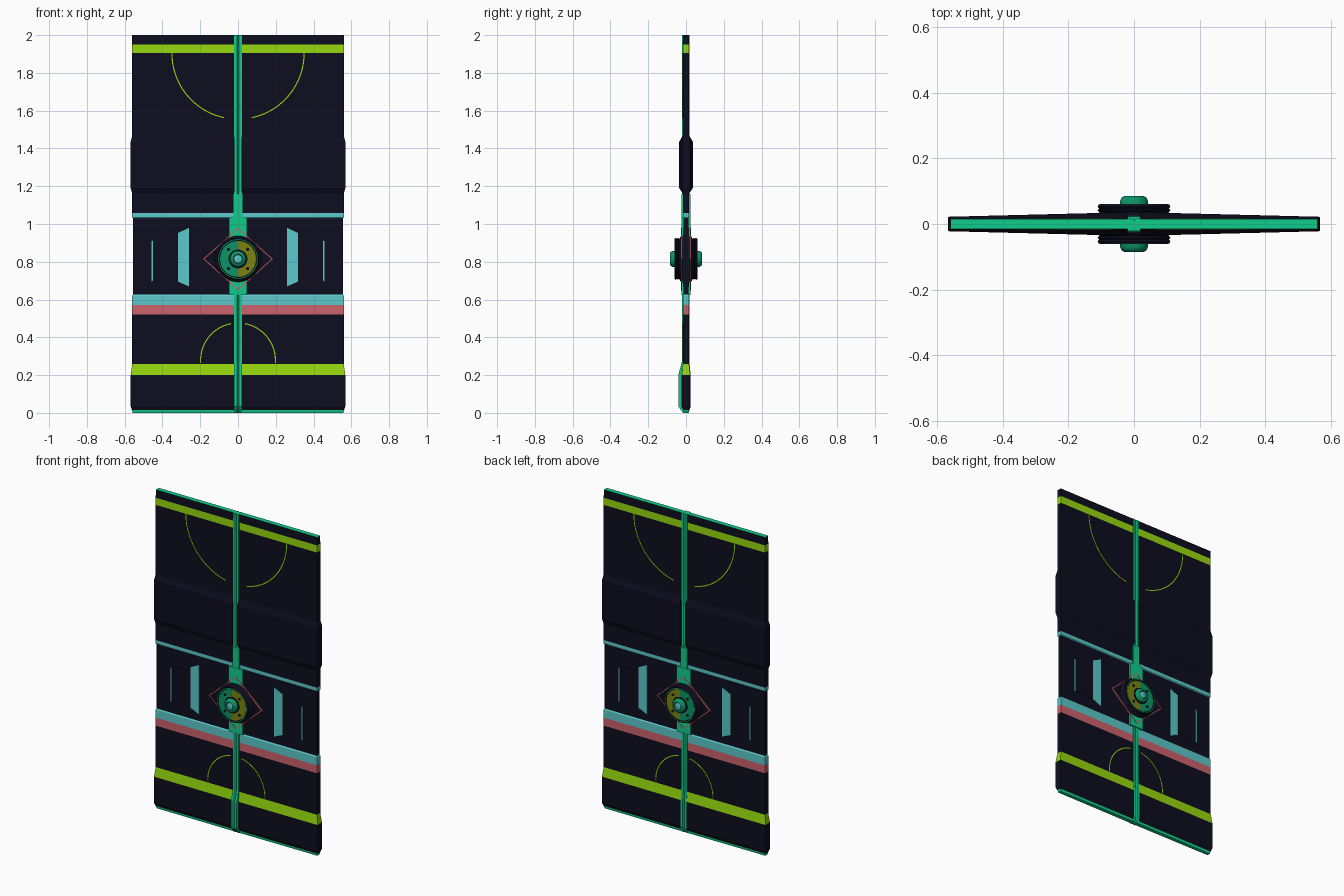
import bpy, bmesh, math

if "Cube" in bpy.data.objects:
    bpy.data.objects.remove(bpy.data.objects["Cube"])

def lin(h):
    out = []
    for i in (0, 2, 4):
        c = int(h[i:i + 2], 16) / 255
        out.append(c / 12.92 if c < 0.04045 else ((c + 0.055) / 1.055) ** 2.4)
    return (*out, 1)

COLOURS = {"navy": "0d0d1f", "green": "10cc8a", "dark_green": "0c9466", "lime": "96d80e",
           "olive": "7c8410", "teal": "5cc8cb", "red": "cc626b"}
MATS = {}
for n, h in COLOURS.items():
    MATS[n] = bpy.data.materials.new(n)
    MATS[n].diffuse_color = lin(h)
NAMES = list(COLOURS)

def finish(name, bm, mat=None):
    bmesh.ops.recalc_face_normals(bm, faces=bm.faces)
    me = bpy.data.meshes.new(name)
    bm.to_mesh(me)
    bm.free()
    for n in ([mat] if mat else NAMES):
        me.materials.append(MATS[n])
    ob = bpy.data.objects.new(name, me)
    bpy.context.collection.objects.link(ob)
    return ob

def loft(name, rings, band_mats, cap_mats):
    """Skin closed rings; one colour per band between rings."""
    bm = bmesh.new()
    vs = [[bm.verts.new(p) for p in r] for r in rings]
    n = len(rings[0])
    for a, b, m in zip(vs, vs[1:], band_mats):
        for i in range(n):
            f = bm.faces.new((a[i], a[(i + 1) % n], b[(i + 1) % n], b[i]))
            f.material_index = NAMES.index(m)
    for r, m in zip((vs[0], vs[-1]), cap_mats):
        bm.faces.new(r).material_index = NAMES.index(m)
    return finish(name, bm)

def plate(name, pts, y0, y1, mat):
    """Prism of an x-z outline between two depths."""
    bm = bmesh.new()
    a = [bm.verts.new((x, y0, z)) for x, z in pts]
    b = [bm.verts.new((x, y1, z)) for x, z in pts]
    n = len(pts)
    bm.faces.new(a)
    bm.faces.new(b)
    for i in range(n):
        bm.faces.new((a[i], a[(i + 1) % n], b[(i + 1) % n], b[i]))
    return finish(name, bm, mat)

def ribbon(name, inner, outer, y0, y1, mat, closed=False):
    """Thin painted line between two matching outlines."""
    bm = bmesh.new()
    rows = [[bm.verts.new((p[0], y, p[1])) for p in l]
            for l, y in ((inner, y0), (outer, y0), (outer, y1), (inner, y1))]
    n = len(inner)
    for i in range(n if closed else n - 1):
        j = (i + 1) % n
        for k in range(4):
            a, b = rows[k], rows[(k + 1) % 4]
            bm.faces.new((a[i], a[j], b[j], b[i]))
    if not closed:
        for i in (0, -1):
            bm.faces.new([r[i] for r in rows])
    return finish(name, bm, mat)

def lathe(name, profile, s, mat, seg=40):
    """Revolve (radius, depth) about the lock axis; s is the side."""
    bm = bmesh.new()
    rings = [[bm.verts.new((r * math.cos(2 * math.pi * i / seg), s * d,
              CZ + r * math.sin(2 * math.pi * i / seg))) for i in range(seg)] for r, d in profile]
    for a, b in zip(rings, rings[1:]):
        for i in range(seg):
            j = (i + 1) % seg
            bm.faces.new((a[i], a[j], b[j], b[i]))
    bm.faces.new(rings[0])
    bm.faces.new(rings[-1])
    ob = finish(name, bm, mat)
    bpy.context.view_layer.objects.active = ob
    ob.select_set(True)
    bpy.ops.object.shade_smooth_by_angle(angle=math.radians(35))
    ob.select_set(False)
    return ob

def arc(r, cz, a0, a1, n=32):
    return [(r * math.cos(math.radians(a0 + (a1 - a0) * i / n)),
             cz + r * math.sin(math.radians(a0 + (a1 - a0) * i / n))) for i in range(n + 1)]

CZ = 0.815

# door leaves: height, half width, depth at middle, depth at edge, colour of band above
LEVELS = [(0, .558, .012, .010, "green"), (.015, .562, .014, .013, "navy"),
          (.035, .568, .024, .022, "navy"), (.2, .568, .024, .022, "lime"),
          (.26, .56, .016, .016, "navy"), (.52, .56, .016, .016, "red"),
          (.57, .56, .016, .016, "teal"), (.62, .56, .016, .016, "teal"),
          (.627, .556, .012, .012, "navy"), (1.03, .556, .012, .012, "teal"),
          (1.035, .56, .016, .016, "teal"), (1.057, .56, .016, .016, "navy"),
          (1.16, .56, .016, .016, "navy"), (1.19, .568, .036, .022, "navy"),
          (1.435, .568, .036, .022, "navy"), (1.47, .56, .016, .016, "navy"),
          (1.905, .56, .016, .016, "lime"), (1.95, .56, .016, .016, "navy"),
          (2, .56, .015, .015, "green")]
for side, sx in (("left", -1), ("right", 1)):
    rings = [[(sx * .018, -c, z), (sx * w, -e, z), (sx * w, e, z), (sx * .018, c, z)]
             for z, w, c, e, m in LEVELS]
    loft(side + "_door_leaf", rings, [l[4] for l in LEVELS[:-1]], ("green", "green"))

# centre strip with a shallow seam, deeper at the foot
STRIP = [(0, .016, .014), (.035, .041, .025), (.2, .041, .025), (.27, .022, .018), (2, .022, .018)]
loft("centre_strip",
     [[(-.02, -f, z), (-.006, -f, z), (0, -f + .006, z), (.006, -f, z), (.02, -f, z),
       (.02, b, z), (.006, b, z), (0, b - .006, z), (-.006, b, z), (-.02, b, z)]
      for z, f, b in STRIP], ["green"] * 4, ("green", "green"))

for side, s in (("front", -1), ("back", 1)):
    # painted arcs above and below
    for sx in (-1, 1):
        tag = side + ("_left" if sx < 0 else "_right")
        for nm, r, cz, a0, a1 in (("upper_arc", .35, 1.905, 0, -78), ("lower_arc", .198, .278, -4, 79)):
            ribbon(f"{tag}_{nm}", [(sx * x, z) for x, z in arc(r - .003, cz, a0, a1)],
                   [(sx * x, z) for x, z in arc(r + .003, cz, a0, a1)], s * .014, s * .0175, "lime")
        # window panel with lit slanted sides
        for nm, pts, d, m in (
                ("window_panel", [(.32, .70), (.45, .70), (.45, .92), (.32, .95)], .0135, "navy"),
                ("inner_window_light", [(.26, .67), (.318, .695), (.318, .952), (.26, .98)], .015, "teal"),
                ("outer_window_light", [(.451, .70), (.459, .695), (.459, .908), (.451, .913)], .015, "teal")):
            plate(f"{tag}_{nm}", [(sx * x, z) for x, z in pts], s * .010, s * d, m)
    # lock mount: diamond, upright backing and outline
    dia = lambda a, b: [(a, CZ), (0, CZ + b), (-a, CZ), (0, CZ - b)]
    plate(side + "_diamond_boss", dia(.178, .158), s * .010, s * .022, "navy")
    plate(side + "_lock_backing", [(-.048, .625), (.048, .625), (.048, 1.035), (-.048, 1.035)],
          s * .010, s * .0245, "green")
    plate(side + "_upper_strip_collar", [(-.024, 1.035), (.024, 1.035), (.024, 1.16), (-.024, 1.16)],
          s * .014, s * .0225, "green")
    ribbon(side + "_diamond_outline", dia(.178, .158), dia(.187, .166), s * .018, s * .026, "red", True)
    # round lock
    lathe(side + "_lock_disc", [(.125, .02), (.118, .03), (.105, .036), (.111, .042), (.106, .048),
                                (.111, .053), (.107, .06), (.099, .06), (.097, .055), (.05, .055)], s, "navy")
    for nm, a0, m in (("left", 90, "dark_green"), ("right", -90, "olive")):
        plate(f"{side}_{nm}_lock_face", arc(.096, CZ, a0, a0 + 180), s * .05, s * .058, m)
    ribbon(side + "_lock_rim", arc(.1, CZ, 0, 360), arc(.105, CZ, 0, 360), s * .056, s * .0615, "dark_green")
    for i in range(4):
        a = math.radians(45 + 90 * i)
        x, z = .072 * math.cos(a), CZ + .072 * math.sin(a)
        plate(f"{side}_lock_bolt_{i + 1}", [(x + .009 * math.cos(t * math.pi / 4),
              z + .009 * math.sin(t * math.pi / 4)) for t in range(8)], s * .055, s * .0595, "navy")
    # hub and glowing core
    lathe(side + "_hub_seat", [(.05, .055), (.05, .061), (.03, .061)], s, "navy")
    lathe(side + "_hub", [(.042, .055), (.043, .07), (.037, .081), (.030, .085), (.025, .085),
                          (.022, .076)], s, "dark_green")
    lathe(side + "_hub_core", [(.02, .07), (.02, .081), (.014, .083)], s, "teal", 24)

for m in bpy.data.materials:
    if m.users and not m.is_grease_pencil:
        m.use_nodes = True
        m.node_tree.nodes["Principled BSDF"].inputs["Base Color"].default_value = m.diffuse_color
